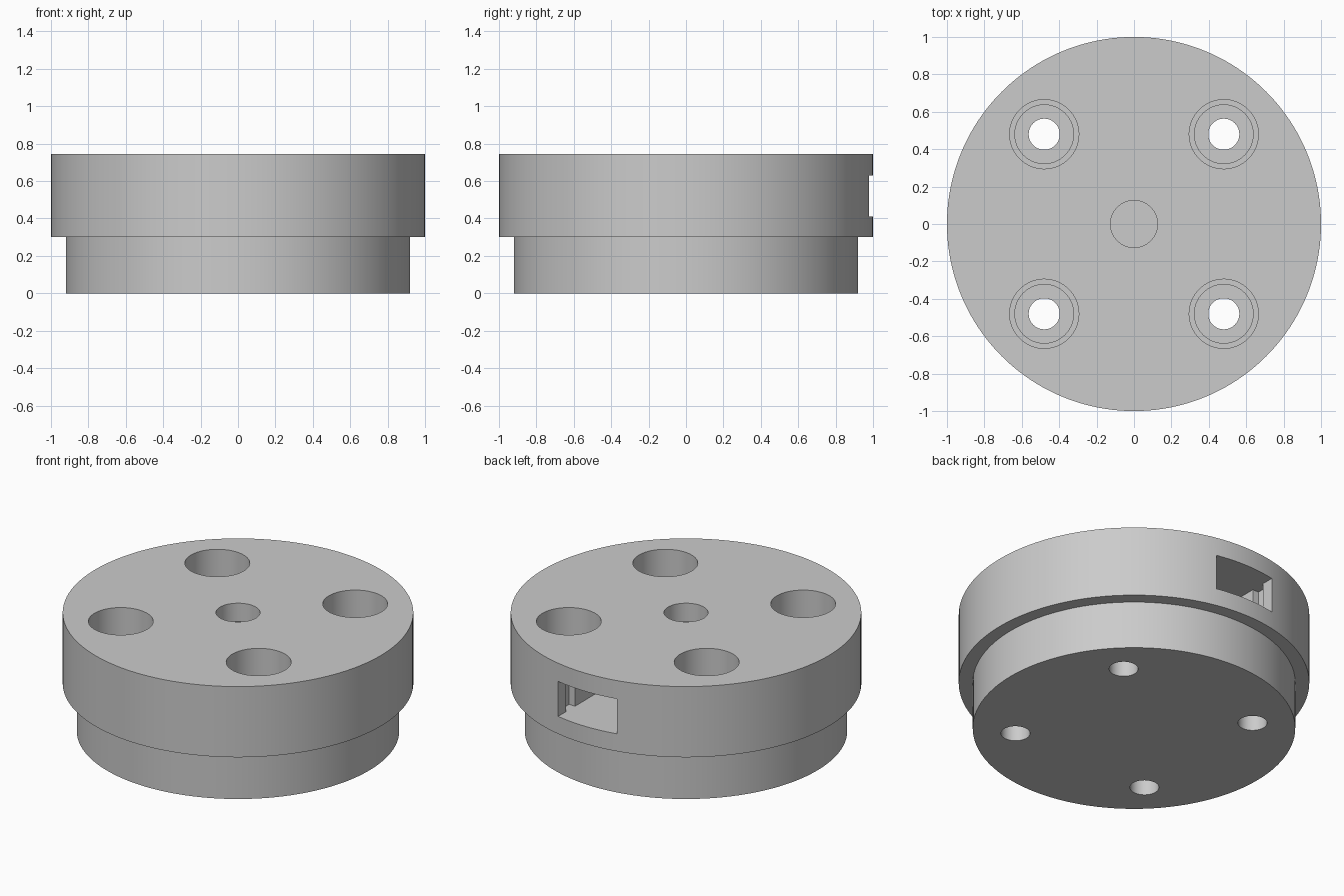
import bpy, bmesh, math
from mathutils import Matrix, Vector

cube = bpy.data.objects.get("Cube")
if cube:
    bpy.data.objects.remove(cube, do_unlink=True)

grey = bpy.data.materials.new("light_grey")
grey.use_nodes = True
colour = (0.6, 0.6, 0.6, 1)
grey.diffuse_color = colour
grey.node_tree.nodes["Principled BSDF"].inputs["Base Color"].default_value = colour


def make_object(name, bm):
    bmesh.ops.recalc_face_normals(bm, faces=bm.faces)
    mesh = bpy.data.meshes.new(name)
    bm.to_mesh(mesh)
    bm.free()
    mesh.materials.append(grey)
    obj = bpy.data.objects.new(name, mesh)
    bpy.context.collection.objects.link(obj)
    return obj


def turned(name, profile, segments, x=0, y=0):
    """Solid of revolution from (radius, z) points, closed by flat caps."""
    bm = bmesh.new()
    rings = []
    for r, z in profile:
        angles = [2 * math.pi * i / segments for i in range(segments)]
        rings.append([bm.verts.new((x + r * math.cos(a), y + r * math.sin(a), z)) for a in angles])
    for low, high in zip(rings, rings[1:]):
        for i in range(segments):
            j = (i + 1) % segments
            bm.faces.new((low[i], low[j], high[j], high[i]))
    bm.faces.new(rings[0][::-1])
    bm.faces.new(rings[-1])
    return make_object(name, bm)


def box(name, low, high):
    low, high = Vector(low), Vector(high)
    bm = bmesh.new()
    size = Matrix.Diagonal((*(high - low), 1))
    bmesh.ops.create_cube(bm, size=1, matrix=Matrix.Translation((low + high) / 2) @ size)
    return make_object(name, bm)


def cut(target, cutter):
    """Subtract the cutter and discard it."""
    cutter.hide_render = True
    mod = target.modifiers.new("cut", 'BOOLEAN')
    mod.operation = 'DIFFERENCE'
    mod.solver = 'EXACT'
    mod.object = cutter
    bpy.context.view_layer.objects.active = target
    bpy.ops.object.modifier_apply(modifier=mod.name)
    bpy.data.objects.remove(cutter, do_unlink=True)


TOP, STEP = 0.745, 0.3
SLOT_LOW, SLOT_HIGH = 0.41, 0.63

# Stepped round housing
housing = turned("stepped_housing",
                 [(0.92, 0), (0.92, STEP), (1, STEP), (1, TOP)], 160)

# Four double-counterbored screw holes
for x in (-0.48, 0.48):
    for y in (-0.48, 0.48):
        cut(housing, turned("screw_hole_cutter",
                            [(0.083, -0.1), (0.083, 0.15), (0.157, 0.15),
                             (0.157, STEP), (0.185, STEP), (0.185, TOP + 0.1)], 64, x, y))

# Rear slot running in beneath the middle
cut(housing, box("slot_cutter", (-0.205, -0.2, SLOT_LOW), (0.205, 1.2, SLOT_HIGH)))

# Upright grooves in both slot walls
cut(housing, box("groove_cutter", (-0.247, 0.81, SLOT_LOW), (0.247, 0.9, SLOT_HIGH)))

# Middle hole opening into the slot
cut(housing, turned("middle_hole_cutter", [(0.126, 0.5), (0.126, TOP + 0.1)], 64))

bpy.ops.object.select_all(action='DESELECT')
housing.select_set(True)
bpy.context.view_layer.objects.active = housing
bpy.ops.object.shade_smooth_by_angle(angle=math.radians(30))
